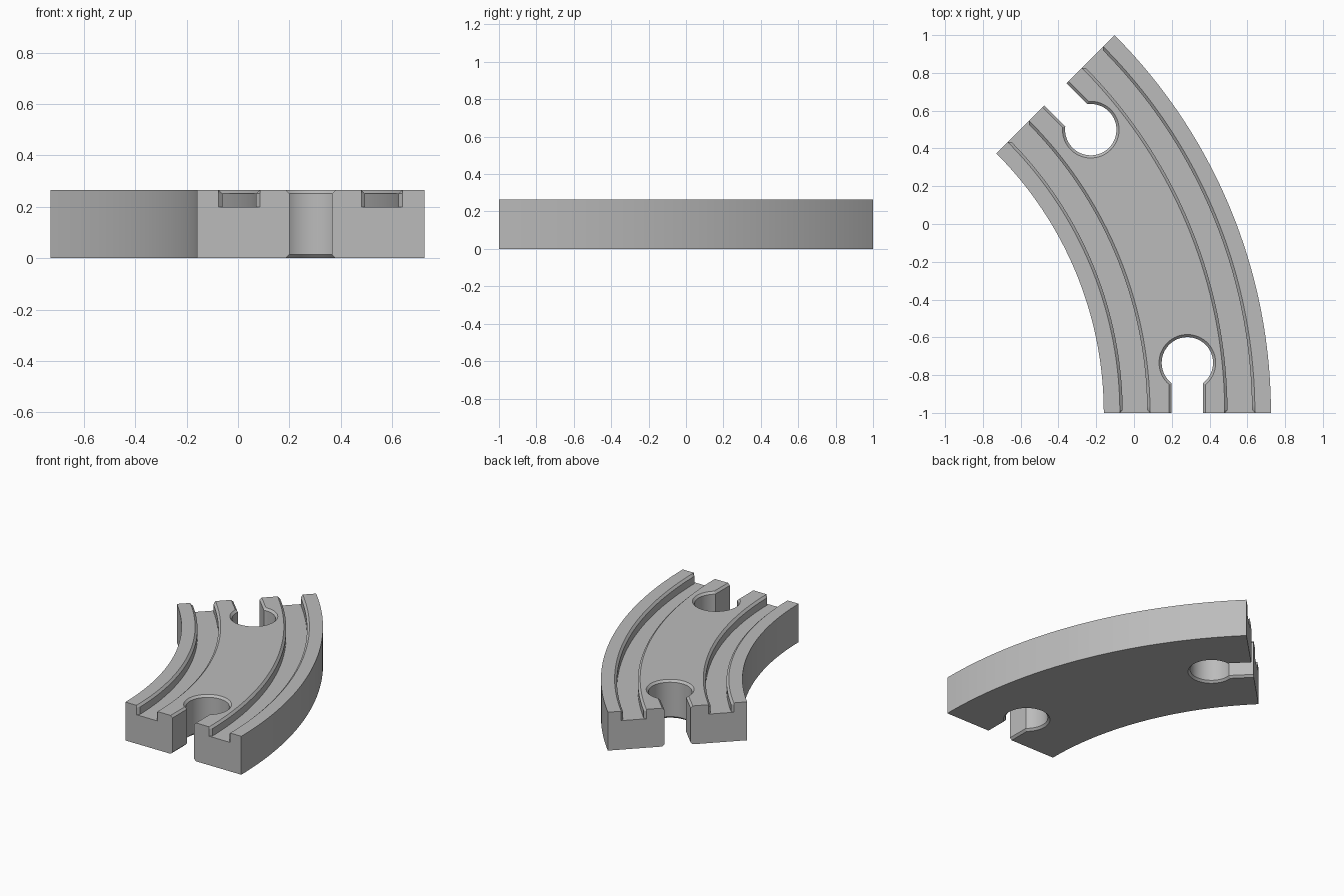
import bpy, bmesh, math
from mathutils import Matrix, Vector

if "Cube" in bpy.data.objects:
    bpy.data.objects.remove(bpy.data.objects["Cube"], do_unlink=True)

HEIGHT = 0.265
OUTER, WIDTH = 2.828, 0.885
INNER = OUTER - WIDTH
MID = OUTER - WIDTH / 2
SWEEP = math.pi / 4
PIVOT = Vector((0.725 - OUTER, -1, 0))
CHAMFER = 0.014
SEGMENTS = 48

grey = bpy.data.materials.new("plain grey")
grey.use_nodes = True
grey.diffuse_color = (0.5, 0.5, 0.5, 1)
grey.node_tree.nodes["Principled BSDF"].inputs["Base Color"].default_value = (0.5, 0.5, 0.5, 1)


def loft(name, loops):
    """Closed solid skinned through equal-length loops of points."""
    bm = bmesh.new()
    rings = [[bm.verts.new(p) for p in loop] for loop in loops]
    n = len(rings[0])
    for a, b in zip(rings, rings[1:]):
        for i in range(n):
            j = (i + 1) % n
            bm.faces.new((a[i], a[j], b[j], b[i]))
    bm.faces.new(rings[0])
    bm.faces.new(rings[-1])
    bmesh.ops.recalc_face_normals(bm, faces=bm.faces)
    mesh = bpy.data.meshes.new(name)
    bm.to_mesh(mesh)
    bm.free()
    mesh.materials.append(grey)
    obj = bpy.data.objects.new(name, mesh)
    bpy.context.collection.objects.link(obj)
    return obj


def section(angle, profile):
    """Place (radius, z) points at an angle around the curve's pivot."""
    return [PIVOT + Vector((r * math.cos(angle), r * math.sin(angle), z)) for r, z in profile]


def groove_profile(radius, half_floor):
    half, top, lip, floor = 0.08, HEIGHT, HEIGHT - CHAMFER, 0.2
    right = [(half_floor, floor), (half_floor, lip), (half, top), (half, top + 0.05)]
    left = [(-x, z) for x, z in reversed(right)]
    return [(radius + x, z) for x, z in right + left]


def keyhole(offset, z):
    """Socket outline: round hole with a straight slot out to the track end."""
    radius, half, centre = 0.136 + offset, 0.083 + offset, 0.265
    start = math.asin(half / radius)
    pts = [Vector((-half, -0.1, z)), Vector((half, -0.1, z))]
    for i in range(SEGMENTS + 1):
        a = start + (2 * math.pi - 2 * start) * i / SEGMENTS
        pts.append(Vector((radius * math.sin(a), centre - radius * math.cos(a), z)))
    return pts


# Curved track body
angles = [SWEEP * i / SEGMENTS for i in range(SEGMENTS + 1)]
block = [(INNER, 0), (OUTER, 0), (OUTER, HEIGHT), (INNER, HEIGHT)]
track = loft("curved_track", [section(a, block) for a in angles])

# Wheel groove cutters, flared at both ends
cutters = []
for name, radius in (("inner_groove", 2.108), ("outer_groove", 2.663)):
    flare = 0.015 / radius
    wide, narrow = groove_profile(radius, 0.08), groove_profile(radius, 0.065)
    loops = [section(-0.02, wide), section(0, wide), section(flare, narrow)]
    loops += [section(a, narrow) for a in angles[1:-1]]
    loops += [section(SWEEP - flare, narrow), section(SWEEP, wide), section(SWEEP + 0.02, wide)]
    cutters.append(loft(name, loops))

# Keyhole socket cutters with chamfered rims, one at each end
levels = [(CHAMFER, -0.05), (CHAMFER, 0), (0, CHAMFER),
          (0, HEIGHT - CHAMFER), (CHAMFER, HEIGHT), (CHAMFER, HEIGHT + 0.05)]
near = Matrix.Translation(PIVOT + Vector((MID, 0, 0)))
far = (Matrix.Translation(PIVOT) @ Matrix.Rotation(SWEEP, 4, "Z")
       @ Matrix.Translation((MID, 0, 0)) @ Matrix.Scale(-1, 4, (0, 1, 0)))
for name, place in (("front_socket", near), ("back_socket", far)):
    cutters.append(loft(name, [[place @ p for p in keyhole(o, z)] for o, z in levels]))

# Cut the track, then remove the cutters
bpy.ops.object.select_all(action="DESELECT")
track.select_set(True)
bpy.context.view_layer.objects.active = track
for cutter in cutters:
    mod = track.modifiers.new(cutter.name, "BOOLEAN")
    mod.operation = "DIFFERENCE"
    mod.solver = "EXACT"
    mod.object = cutter
    bpy.ops.object.modifier_apply(modifier=mod.name)
    bpy.data.objects.remove(cutter, do_unlink=True)

bpy.ops.object.shade_smooth_by_angle(angle=math.radians(30))
